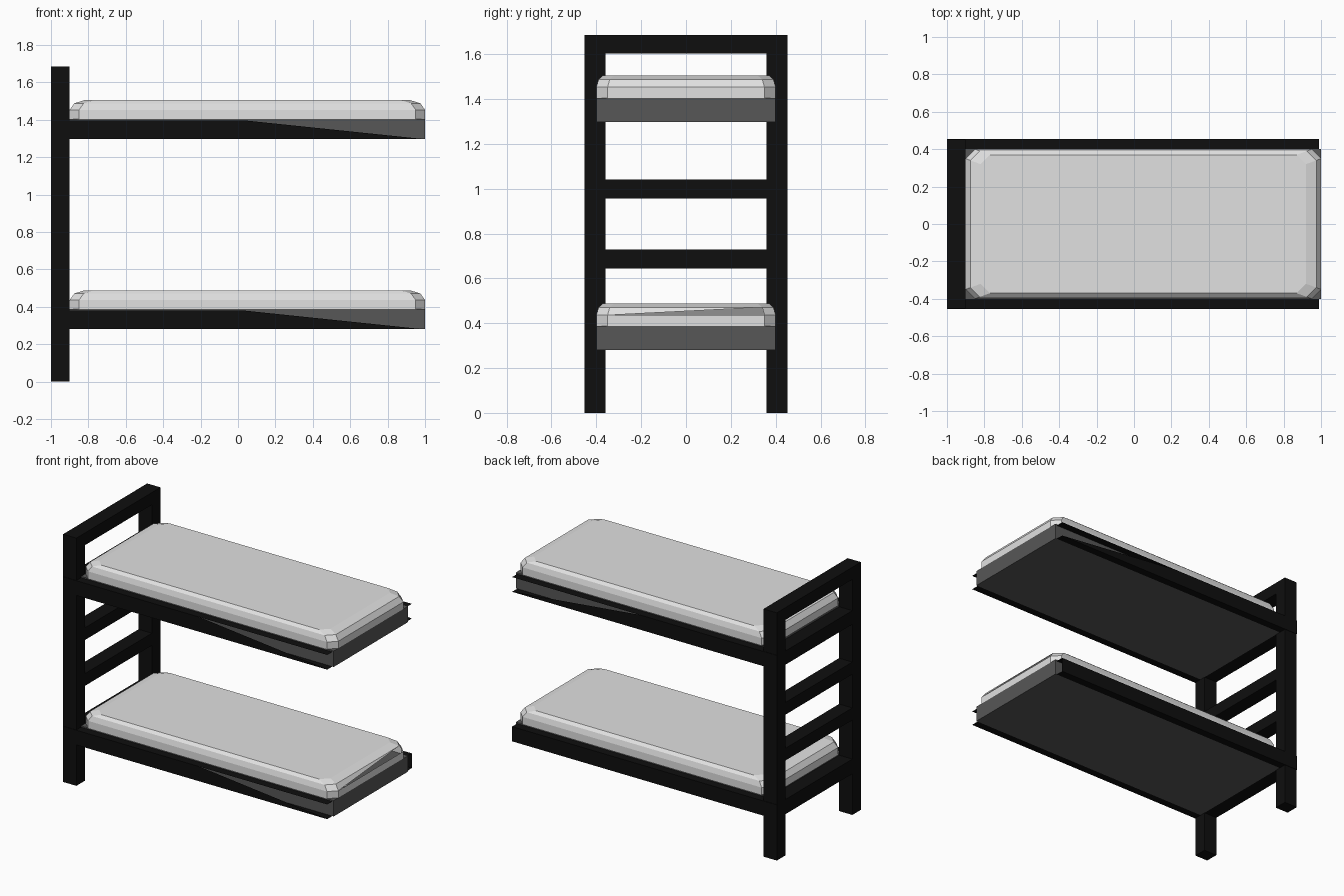
import bpy
import bmesh

cube = bpy.data.objects.get("Cube")
if cube:
    bpy.data.objects.remove(cube, do_unlink=True)


def material(name, value):
    mat = bpy.data.materials.new(name)
    mat.use_nodes = True
    colour = (value, value, value, 1)
    mat.diffuse_color = colour
    mat.node_tree.nodes["Principled BSDF"].inputs["Base Color"].default_value = colour
    return mat


black = material("black_frame", 0.0045)
charcoal = material("charcoal_base", 0.095)
pale = material("pale_mattress", 0.75)


def finish(name, bm, mat):
    mesh = bpy.data.meshes.new(name)
    bm.to_mesh(mesh)
    bm.free()
    mesh.materials.append(mat)
    obj = bpy.data.objects.new(name, mesh)
    bpy.context.collection.objects.link(obj)
    return obj


def box(name, low, high, mat):
    bm = bmesh.new()
    bmesh.ops.create_cube(bm, size=1)
    for v in bm.verts:
        v.co = [(a + b) / 2 + c * (b - a) for a, b, c in zip(low, high, v.co)]
    return finish(name, bm, mat)


def side_rail(name, side, low, high, notched):
    """Channel rail, open at the free end; some have a tapered outer face."""
    outer, inner = side * 0.455, side * 0.4
    start, end = -1, 0.99
    bm = bmesh.new()

    def face(points):
        f = bm.faces.new([bm.verts.new(p) for p in points])
        if side > 0:
            f.normal_flip()

    face([(start, outer, high), (end, outer, high), (end, inner, high), (start, inner, high)])
    face([(start, inner, low), (end, inner, low), (end, outer, low), (start, outer, low)])
    top_end = 0.03 if notched else end
    face([(start, outer, low), (end, outer, low), (top_end, outer, high), (start, outer, high)])
    return finish(name, bm, black)


def mattress(name, base, notched):
    """Stacked eight-sided rings with cut corners and a rounded top edge."""
    bm = bmesh.new()
    rings = []
    for z, inset_x, inset_y, cut in [(0, 0, 0, 0.05), (0.048, 0, 0, 0.05),
                                     (0.083, 0.025, 0.01, 0.05), (0.1, 0.08, 0.03, 0.05)]:
        x0, x1 = -0.9 + inset_x, 1 - inset_x
        y = 0.4 - inset_y
        outline = [(x0 + cut, -y), (x1 - cut, -y), (x1, cut - y), (x1, y - cut),
                   (x1 - cut, y), (x0 + cut, y), (x0, y - cut), (x0, cut - y)]
        rings.append([bm.verts.new((px, py, base + z)) for px, py in outline])
    for level, (a, b) in enumerate(zip(rings, rings[1:])):
        for i in range(8):
            j = (i + 1) % 8
            if notched and level == 1 and i == 2:
                bm.faces.new((a[i], b[j], b[i]))
            else:
                bm.faces.new((a[i], a[j], b[j], b[i]))
    bm.faces.new(rings[-1])
    bm.faces.new(rings[0][::-1])
    return finish(name, bm, pale)


# Two end posts
for label, side in (("right", -1), ("left", 1)):
    edges = sorted((side * 0.36, side * 0.452))
    box(label + "_post", (-1, edges[0], 0), (-0.9, edges[1], 1.685), black)

# Ladder rungs and top bar between the posts
for label, low, high in (("lower_bed_bar", 0.28, 0.38), ("lower_rung", 0.645, 0.728),
                         ("upper_rung", 0.957, 1.04), ("upper_bed_bar", 1.297, 1.39),
                         ("top_bar", 1.602, 1.685)):
    box(label, (-1, -0.36, low), (-0.9, 0.36, high), black)

# Two bunks: base, side rails and mattress
for label, low in (("lower", 0.28), ("upper", 1.297)):
    upper = label == "upper"
    box(label + "_base", (-0.9, -0.4, low), (1, 0.4, low + 0.108), charcoal)
    side_rail(label + "_front_rail", -1, low, low + 0.1, True)
    side_rail(label + "_back_rail", 1, low, low + 0.1, upper)
    mattress(label + "_mattress", low + 0.108, not upper)
